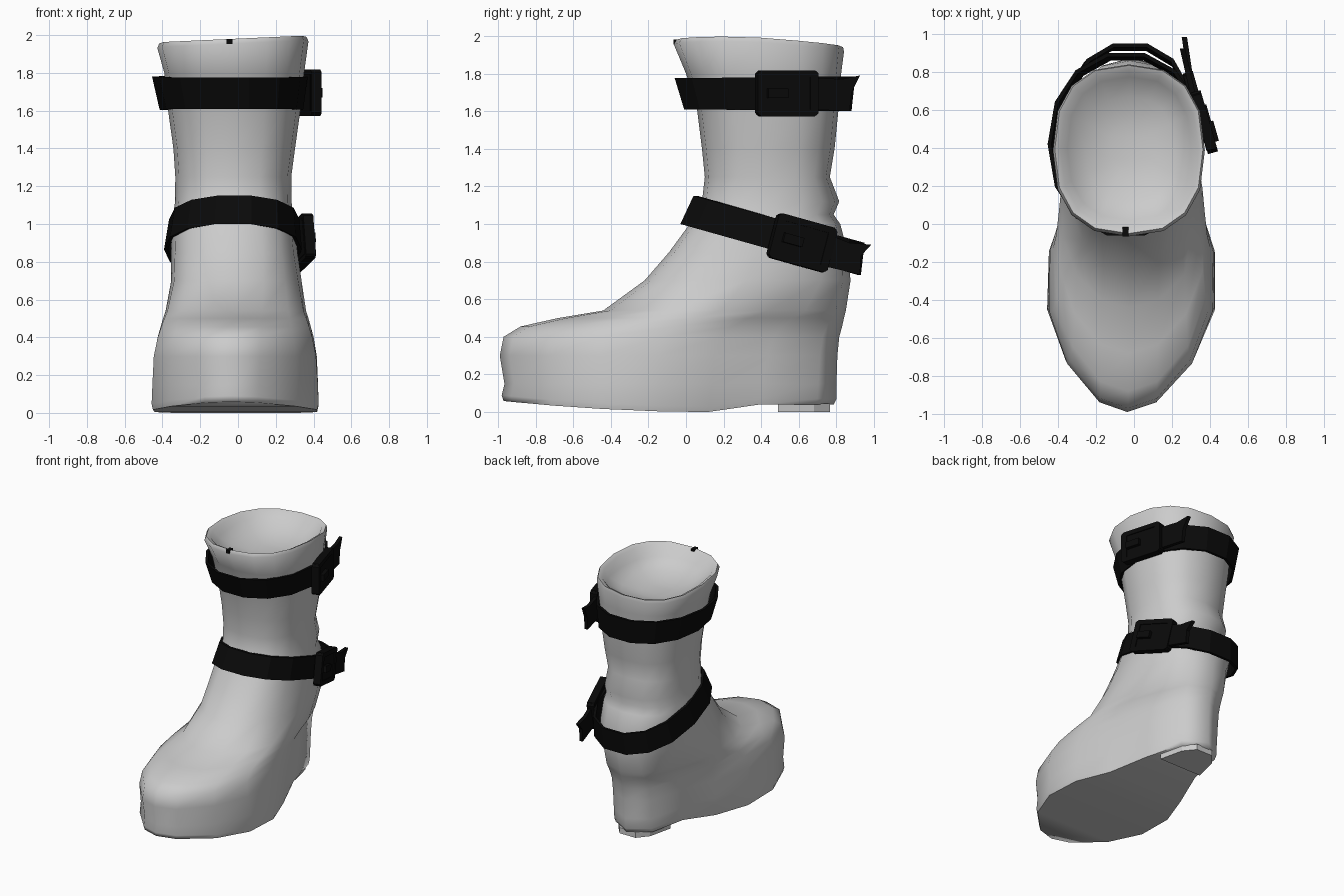
import bpy, bmesh, math
from mathutils import Matrix

if "Cube" in bpy.data.objects:
    bpy.data.objects.remove(bpy.data.objects["Cube"])


def material(name, value):
    m = bpy.data.materials.new(name)
    m.diffuse_color = (value, value, value, 1)
    m.use_nodes = True
    m.node_tree.nodes["Principled BSDF"].inputs["Base Color"].default_value = m.diffuse_color
    return m


GREY = material("light_grey", 0.6)
BLACK = material("black", 0.003)
SEG = 8  # stations on each half of a boot ring


def finish(name, bm, mat, angle=None):
    bmesh.ops.recalc_face_normals(bm, faces=bm.faces)
    me = bpy.data.meshes.new(name)
    bm.to_mesh(me)
    bm.free()
    ob = bpy.data.objects.new(name, me)
    bpy.context.collection.objects.link(ob)
    me.materials.append(mat)
    if angle:
        bpy.ops.object.select_all(action='DESELECT')
        ob.select_set(True)
        bpy.context.view_layer.objects.active = ob
        bpy.ops.object.shade_smooth_by_angle(angle=math.radians(angle))
    return ob


def clamp(t):
    return max(0.0, min(1.0, t))


def power(t, p):
    return math.copysign(abs(t) ** p, t)


def sole_z(y):
    # toe spring, flat ball, raised heel seat
    if y < 0.15:
        return 0.06 * clamp((0.15 - y) / 1.13) ** 2
    return 0.04 * clamp((y - 0.15) / 0.23)


# Half outline of a foot: (y, half width), then as fractions; and a squarish oval
FOOT = [(-.98, 0), (-.93, .14), (-.72, .33), (-.45, .435), (-.15, .43), (.12, .33), (.4, .23), (.7, .16), (.8, 0)]
FOOT = [((y + .98) / 1.78, w / .435) for y, w in FOOT]
ANGLES = [math.pi * i / SEG for i in range(SEG + 1)]
OVAL = [((1 - power(math.cos(a), .82)) / 2, abs(math.sin(a)) ** .82) for a in ANGLES]
OVAL[-1] = (1, 0)


def outline(yf, yb, w, cx, blend):
    mix = [(a + (c - a) * blend, b + (d - b) * blend) for (a, b), (c, d) in zip(FOOT, OVAL)]
    top = max(f for _, f in mix)
    half = [(f / top * w, yf + (yb - yf) * u, -(.03 * (1 - u) ** 4 + .02 * u ** 4) * (1 - blend)) for u, f in mix]
    return [(cx + x + s, y) for x, y, s in half] + [(cx - x + s, y) for x, y, s in half[-2:0:-1]]


def bridge(bm, a, b):
    n = len(a)
    for i in range(n):
        bm.faces.new((a[i], a[(i + 1) % n], b[(i + 1) % n], b[i]))


def cap(bm, ring):
    n = len(ring)
    for i in range(n // 2):
        f = [ring[i], ring[i + 1], ring[(n - i - 1) % n], ring[(n - i) % n]]
        bm.faces.new(list(dict.fromkeys(f)))


# Boot shell: z, front y, back y, half width, centre x, foot-to-oval blend
RINGS = [
    (0.00, -.97, .785, .435, -.008, 0),
    (0.03, -.98, .80, .442, -.008, 0),
    (0.15, -.965, .80, .438, -.008, .06),
    (0.30, -.99, .805, .43, -.01, .17),
    (0.40, -.97, .815, .413, -.01, .28),
    (0.455, -.88, .83, .398, -.01, .37),
    (0.50, -.68, .84, .385, -.01, .47),
    (0.54, -.44, .85, .372, -.01, .58),
    (0.70, -.22, .875, .345, -.008, .8),
    (0.85, -.09, .86, .335, -.02, 1),
    (1.00, .02, .82, .325, -.025, 1),
    (1.05, .05, .785, .318, -.025, 1),
    (1.12, .085, .815, .308, -.025, 1),
    (1.25, .10, .765, .307, -.025, 1),
    (1.40, .085, .79, .322, -.02, 1),
    (1.60, .06, .81, .35, -.02, 1),
    (1.80, .00, .825, .37, -.02, 1),
    (1.955, -.065, .84, .40, -.027, 1),
    (1.98, -.05, .835, .39, -.027, 1),
    # shallow lining
    (1.965, -.02, .805, .36, -.027, 1),
    (1.90, .02, .775, .325, -.025, 1),
    (1.84, .13, .67, .23, -.025, 1),
    (1.805, .28, .52, .10, -.025, 1),
]
bm = bmesh.new()
loops = []
for k, (z, yf, yb, w, cx, bl) in enumerate(RINGS):
    ring = []
    for x, y in outline(yf, yb, w, cx, bl):
        zz = z
        if z < 0.1:
            zz += sole_z(y)
        elif z > 1.9:
            zz += 0.018 * (x + .03) / .4 - 0.04 * clamp((y - .3) / .54)
        ring.append(bm.verts.new((x, y, zz)))
    loops.append(ring)
for a, b in zip(loops, loops[1:]):
    bridge(bm, a, b)
cap(bm, loops[0])
cap(bm, loops[-1])
finish("boot_shell", bm, GREY, 70)

# Heel pad
bm = bmesh.new()
pad = [(.185, .49), (.14, .68), (.07, .765), (-.07, .765), (-.14, .68), (-.185, .49)]
low, high = [[bm.verts.new((x - .022, y, z)) for x, y in pad] for z in (0, .045)]
bridge(bm, low, high)
bm.faces.new(low)
bm.faces.new(high)
finish("heel_pad", bm, GREY)


# Straps: each edge is front y, back y, half width, centre x, front z, back z
def strap(name, p, lower, upper):
    bm = bmesh.new()
    n, t = 14, 0.02
    reach = math.cos(math.pi / n) ** p
    rings = []
    for (yf, yb, w, cx, zf, zb), inset in ((lower, 0), (upper, 0), (upper, t), (lower, t)):
        ring = []
        for i in range(n):
            a = 2 * math.pi * (i + .5) / n
            c, s = power(math.cos(a), p) / reach, power(math.sin(a), p)
            y = (yf + yb) / 2 - c * ((yb - yf) / 2 - inset)
            ring.append(bm.verts.new((cx + s * (w - inset), y, zf + (zb - zf) * (1 - c) / 2)))
        rings.append(ring)
    for k in range(4):
        bridge(bm, rings[k], rings[(k + 1) % 4])
    finish(name, bm, BLACK)


strap("upper_strap", .94, (-.01, .88, .38, -.035, 1.61, 1.60), (-.06, .90, .412, -.043, 1.775, 1.785))
strap("lower_strap", .88, (-.03, .93, .365, -.027, 1.0, .73), (.04, .95, .345, -.02, 1.15, .90))


# Beveled box, tilted in the side plane and then turned to follow the ankle
def block(name, pos, size, tilt, turn, bevel=0.0):
    bm = bmesh.new()
    bmesh.ops.create_cube(bm, size=1)
    bmesh.ops.scale(bm, vec=size, verts=bm.verts)
    if bevel:
        edges = [e for e in bm.edges if abs(e.verts[0].co.x - e.verts[1].co.x) > 1e-4]
        bmesh.ops.bevel(bm, geom=edges, offset=bevel, segments=1, affect='EDGES')
    m = Matrix.Translation(pos) @ Matrix.Rotation(turn, 4, 'Z') @ Matrix.Rotation(tilt, 4, 'X')
    bm.transform(m)
    return finish(name, bm, BLACK)


def buckle(prefix, x, y, z, tilt):
    turn = math.radians(16)
    rot = Matrix.Rotation(turn, 4, 'Z') @ Matrix.Rotation(tilt, 4, 'X')

    def put(part, off, size, bevel=0.0):
        pos = Matrix.Translation((x, y, z)) @ rot @ Matrix.Translation(off)
        block(f"{prefix}_{part}", pos.to_translation(), size, tilt, turn, bevel)

    put("buckle_plate", (0, 0, 0), (.05, .30, .20))
    for s in (-1, 1):
        put("buckle_rail", (.005, 0, s * .105), (.055, .32, .035), .012)
        put("buckle_end", (.005, s * .145, 0), (.055, .045, .235), .012)
    put("buckle_prong", (.035, -.06, 0), (.035, .11, .05))


buckle("upper", .365, .535, 1.695, 0)
buckle("lower", .33, .615, .90, math.radians(-15))


# Loose strap tails with notched ends
def tail(name, points, x0, x1):
    ys = [p[0] for p in points]
    y0, y1 = min(ys), max(ys)
    bm = bmesh.new()
    sides = [[bm.verts.new((x0 + (x1 - x0) * (y - y0) / (y1 - y0) + d, y, z)) for y, z in points]
             for d in (-.014, .014)]
    bridge(bm, *sides)
    for s in sides:
        bm.faces.new(s)
    finish(name, bm, BLACK)


tail("upper_tail", [(.64, 1.61), (.87, 1.60), (.88, 1.70), (.925, 1.79), (.83, 1.77), (.64, 1.78)], .32, .255)
tail("lower_tail", [(.72, .78), (.925, .73), (.93, .83), (.985, .89), (.87, .90), (.72, .96)], .305, .265)

# Small pull tab on the front rim
block("rim_tab", (-.045, -.042, 1.967), (.03, .05, .026), 0, 0)
